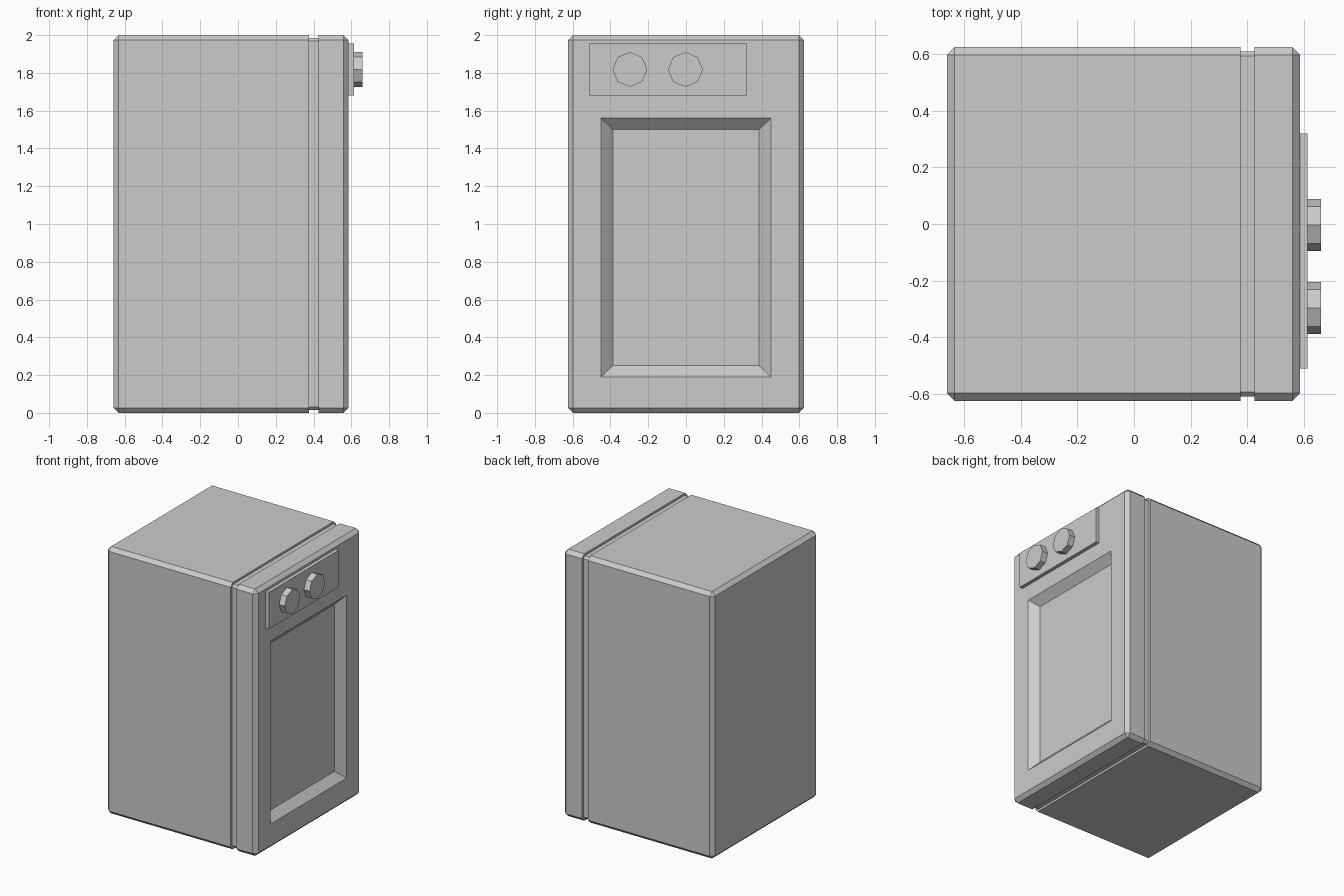
import bpy
import bmesh
from math import pi
from mathutils import Matrix

if "Cube" in bpy.data.objects:
    bpy.data.objects.remove(bpy.data.objects["Cube"], do_unlink=True)

# One plain grey for everything
grey = bpy.data.materials.new("light_grey")
grey.use_nodes = True
grey.diffuse_color = (0.6, 0.6, 0.6, 1)
grey.node_tree.nodes["Principled BSDF"].inputs["Base Color"].default_value = grey.diffuse_color


def finish(name, bm):
    bmesh.ops.remove_doubles(bm, verts=bm.verts[:], dist=0.0001)
    bmesh.ops.recalc_face_normals(bm, faces=bm.faces[:])
    mesh = bpy.data.meshes.new(name)
    bm.to_mesh(mesh)
    bm.free()
    mesh.materials.append(grey)
    obj = bpy.data.objects.new(name, mesh)
    bpy.context.collection.objects.link(obj)
    return obj


def ring(bm, x, half_y, low, high, cut):
    """Rectangle across the x axis with its corners cut off."""
    points = []
    for sy, z, sz in ((1, low, 1), (1, high, -1), (-1, high, -1), (-1, low, 1)):
        pair = [(x, sy * (half_y - cut), z), (x, sy * half_y, z + sz * cut)]
        points += pair if sy * sz > 0 else pair[::-1]
    return [bm.verts.new(p) for p in points]


def loft(name, sections):
    bm = bmesh.new()
    rings = [ring(bm, *s) for s in sections]
    for a, b in zip(rings, rings[1:]):
        for i in range(len(a)):
            j = (i + 1) % len(a)
            bm.faces.new((a[i], a[j], b[j], b[i]))
    bm.faces.new(rings[0])
    bm.faces.new(rings[-1])
    return finish(name, bm)


WIDTH, HEIGHT, BEVEL, GROOVE = 0.624, 2.0, 0.027, 0.016


def shell(x, inset, cut):
    return (x, WIDTH - inset, inset, HEIGHT - inset, cut)


# Cabinet with chamfered edges, a groove behind the door and a sunken door panel
loft("cabinet", [
    shell(-0.66, BEVEL, 0),
    shell(-0.66 + BEVEL, 0, BEVEL),
    shell(0.375, 0, BEVEL),
    shell(0.375, GROOVE, GROOVE),
    shell(0.425, GROOVE, GROOVE),
    shell(0.425, 0, BEVEL),
    shell(0.586 - BEVEL, 0, BEVEL),
    shell(0.586, BEVEL, 0),
    (0.586, 0.45, 0.19, 1.56, 0),
    (0.53, 0.387, 0.25, 1.5, 0),
])

# Control plate
bm = bmesh.new()
bmesh.ops.create_cube(bm, size=1, matrix=Matrix.Translation((0.596, -0.095, 1.818))
                      @ Matrix.Diagonal((0.034, 0.83, 0.275, 1)))
finish("control_plate", bm)

# Eight-sided knobs
for name, y in (("front_knob", -0.297), ("middle_knob", -0.003)):
    bm = bmesh.new()
    bmesh.ops.create_cone(bm, cap_ends=True, segments=8, radius1=0.092, radius2=0.092,
                          depth=0.055, matrix=Matrix.Translation((0.6325, y, 1.818))
                          @ Matrix.Rotation(pi / 2, 4, "Y"))
    finish(name, bm)
